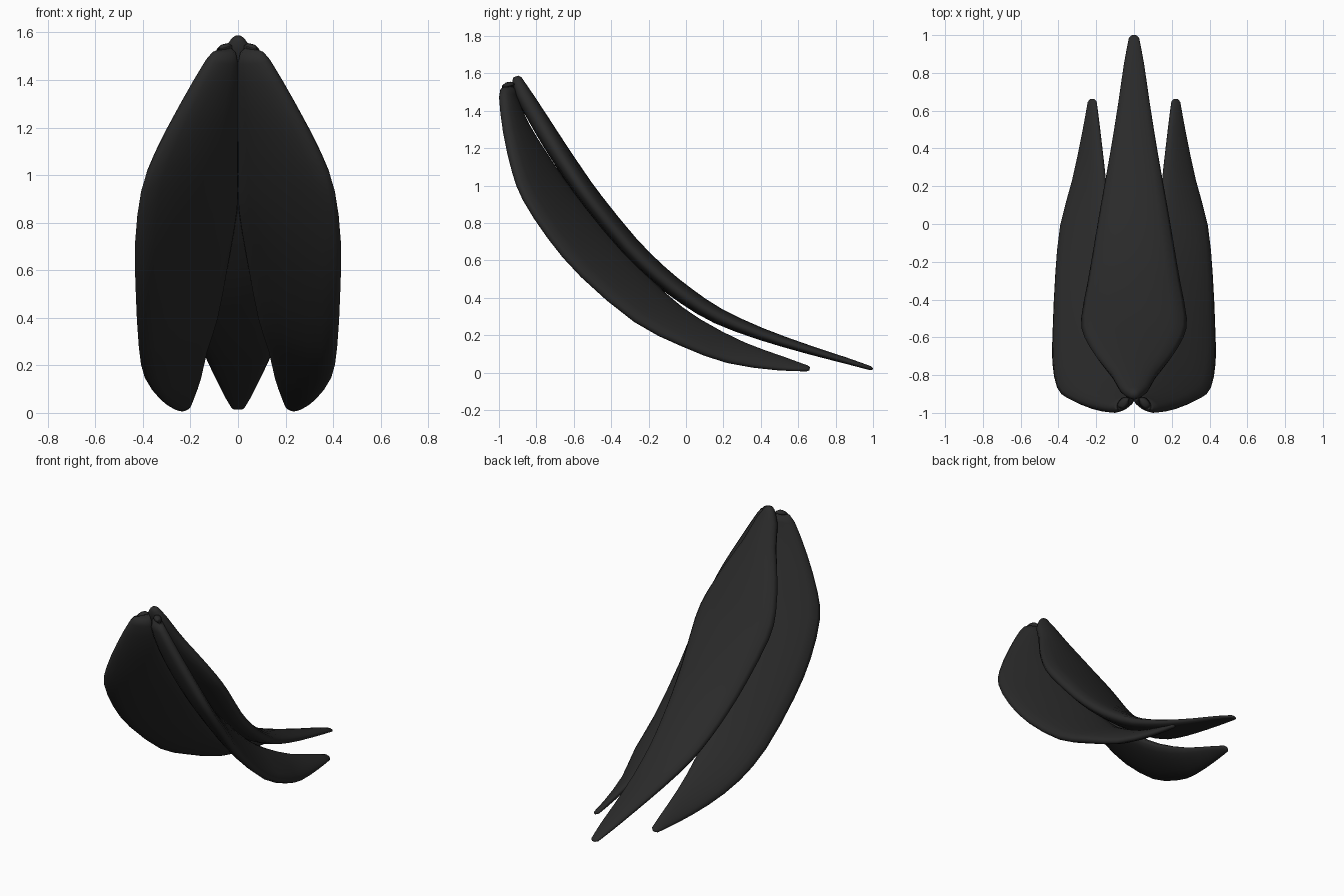
import bpy, bmesh, math
from mathutils import Vector as V

if "Cube" in bpy.data.objects:
    bpy.data.objects.remove(bpy.data.objects["Cube"])

black = bpy.data.materials.new("soft_black")
black.diffuse_color = (0.023, 0.023, 0.023, 1)
black.use_nodes = True
black.node_tree.nodes["Principled BSDF"].inputs["Base Color"].default_value = black.diffuse_color
N = 16  # points per cross-section


def refine(rows):
    """Add a smooth in-between row between each pair of rows."""
    out = []
    for i in range(len(rows) - 1):
        p = [rows[max(0, min(len(rows) - 1, i + d))] for d in (-1, 0, 1, 2)]
        out.append(rows[i])
        out.append(tuple((9 * (b + c) - a - d) / 16 for a, b, c, d in zip(*p)))
    return out + [rows[-1]]


def feather(name, stations, tuck, camber):
    """Loft a pillow-shaped section along pairs of edge points (inner, outer, half thickness)."""
    mids = [(a + b) / 2 for a, b, t in stations]
    bm = bmesh.new()
    rings = []

    def ring(mid, across, up, t):
        pts = []
        for k in range(N):
            ang = 2 * math.pi * k / N
            c, s = math.cos(ang), math.sin(ang)
            s = math.copysign(abs(s) ** 0.8, s)
            lift = camber * across.length * (1 - c * c)
            pts.append(bm.verts.new(mid + across * c + up * (s * t + lift)))
        rings.append(pts)

    last = len(stations) - 1
    for i, (a, b, t) in enumerate(stations):
        along = (mids[min(i + 1, last)] - mids[max(i - 1, 0)]).normalized()
        up = (b - a).cross(along).normalized()
        if up.z < 0:
            up = -up
        a2, b2 = a - up * t * tuck, b + up * t * tuck
        mid, across = (a2 + b2) / 2, (b2 - a2) / 2
        cap = along * 0.014
        if i == 0:
            ring(mid - cap, across * 0.5, up, t * 0.5)
        ring(mid, across, up, t)
        if i == last:
            ring(mid + cap, across * 0.5, up, t * 0.5)
    for r, q in zip(rings, rings[1:]):
        for k in range(N):
            bm.faces.new((r[k], r[(k + 1) % N], q[(k + 1) % N], q[k]))
    bm.faces.new(rings[0])
    bm.faces.new(rings[-1])
    bmesh.ops.recalc_face_normals(bm, faces=bm.faces)
    for f in bm.faces:
        f.smooth = True
    me = bpy.data.meshes.new(name)
    bm.to_mesh(me)
    bm.free()
    me.materials.append(black)
    ob = bpy.data.objects.new(name, me)
    bpy.context.collection.objects.link(ob)
    return ob


# centre feather: y, z, half width, half thickness
centre = [(-.905, 1.57, .03, .026), (-.875, 1.495, .075, .042), (-.8, 1.365, .12, .05),
          (-.71, 1.215, .195, .054), (-.6, 1.045, .262, .055), (-.5, .905, .28, .055),
          (-.31, .675, .246, .054), (-.15, .52, .218, .052), (0, .403, .193, .049),
          (.17, .298, .163, .043), (.4, .203, .122, .033), (.65, .122, .082, .024),
          (.85, .064, .053, .017), (.985, .023, .027, .011)]
feather("centre_feather",
        [(V((-w, y, z)), V((w, y, z)), t) for y, z, w, t in refine(centre)], 0, 0.03)

# side feathers: inner edge xyz, outer edge xyz, half thickness
side = [(.03, -.925, 1.545, .085, -.975, 1.53, .026),
        (.004, -.915, 1.475, .13, -.99, 1.48, .036),
        (.001, -.85, 1.33, .24, -.97, 1.29, .044),
        (.001, -.75, 1.17, .35, -.925, 1.08, .047),
        (.001, -.645, 1.02, .405, -.87, .93, .047),
        (.002, -.525, .875, .43, -.735, .72, .047),
        (.04, -.33, .65, .428, -.56, .515, .045),
        (.085, -.11, .42, .415, -.275, .275, .042),
        (.13, .075, .28, .39, -.02, .145, .037),
        (.16, .315, .157, .325, .22, .055),
        (.185, .52, .083, .27, .48, .016, .021),
        (.2, .65, .035, .243, .645, .01, .013)]
side[9] += (.029,)
for sx, name in ((1, "right_feather"), (-1, "left_feather")):
    feather(name, [(V((sx * r[0], r[1], r[2])), V((sx * r[3], r[4], r[5])), r[6])
                   for r in refine(side)], 0.1, 0)
